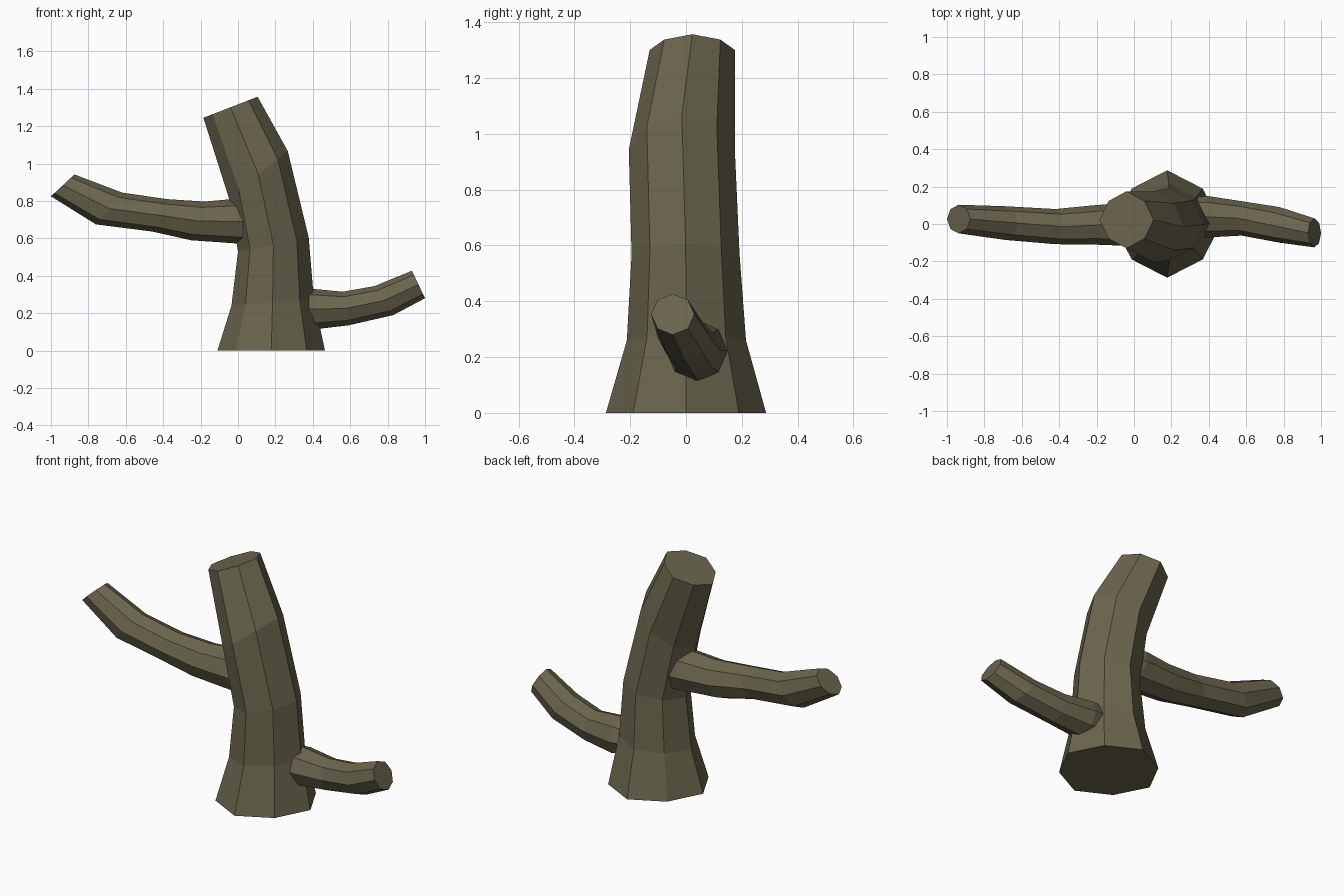
import bpy, bmesh, math
from mathutils import Vector

bark = bpy.data.materials.new("dull bark brown")
bark.diffuse_color = (0.145, 0.131, 0.076, 1)


def tube(name, rings, diag):
    """Eight-sided tube. Ring: two opposite points in xz, and the y limits."""
    bm = bmesh.new()
    loops = []
    for ax, az, bx, bz, y0, y1 in rings:
        a, b = Vector((ax, 0, az)), Vector((bx, 0, bz))
        mid = (a + b) / 2 + Vector((0, (y0 + y1) / 2, 0))
        u, v = (b - a) / 2, Vector((0, (y1 - y0) / 2, 0))
        loop = []
        for i in range(8):
            t = math.pi / 4 * i
            k = diag / math.sqrt(0.5) if i % 2 else 1
            loop.append(bm.verts.new(mid + u * math.cos(t) * k + v * math.sin(t) * k))
        loops.append(loop)
    for p, q in zip(loops, loops[1:]):
        for i in range(8):
            j = (i + 1) % 8
            bm.faces.new((p[i], p[j], q[j], q[i]))
    bm.faces.new(loops[0])
    bm.faces.new(loops[-1])
    bmesh.ops.recalc_face_normals(bm, faces=bm.faces)
    me = bpy.data.meshes.new(name)
    bm.to_mesh(me)
    bm.free()
    me.materials.append(bark)
    ob = bpy.data.objects.new(name, me)
    bpy.context.collection.objects.link(ob)
    return ob


# leaning trunk: left and right points of each ring
tube("trunk", [
    (-0.11, 0.0, 0.465, 0.0, -0.287, 0.287),
    (-0.035, 0.24, 0.405, 0.28, -0.212, 0.215),
    (0.0, 0.53, 0.378, 0.605, -0.195, 0.192),
    (-0.05, 0.82, 0.266, 1.067, -0.205, 0.175),
    (-0.185, 1.245, 0.105, 1.357, -0.13, 0.175),
], 0.66)

# long upper branch to the left: top and bottom points of each ring
tube("left_branch", [
    (0.10, 0.80, 0.10, 0.57, -0.10, 0.10),
    (-0.03, 0.81, 0.035, 0.57, -0.118, 0.118),
    (-0.18, 0.797, -0.25, 0.59, -0.11, 0.10),
    (-0.38, 0.81, -0.46, 0.637, -0.108, 0.08),
    (-0.62, 0.845, -0.76, 0.675, -0.085, 0.095),
    (-0.875, 0.942, -1.0, 0.825, -0.05, 0.103),
], 0.70)

# short lower branch to the right
tube("right_branch", [
    (0.28, 0.32, 0.28, 0.14, -0.06, 0.14),
    (0.38, 0.332, 0.40, 0.113, -0.072, 0.15),
    (0.56, 0.315, 0.59, 0.135, -0.062, 0.122),
    (0.73, 0.345, 0.83, 0.19, -0.10, 0.09),
    (0.93, 0.427, 1.0, 0.28, -0.125, 0.03),
], 0.70)
